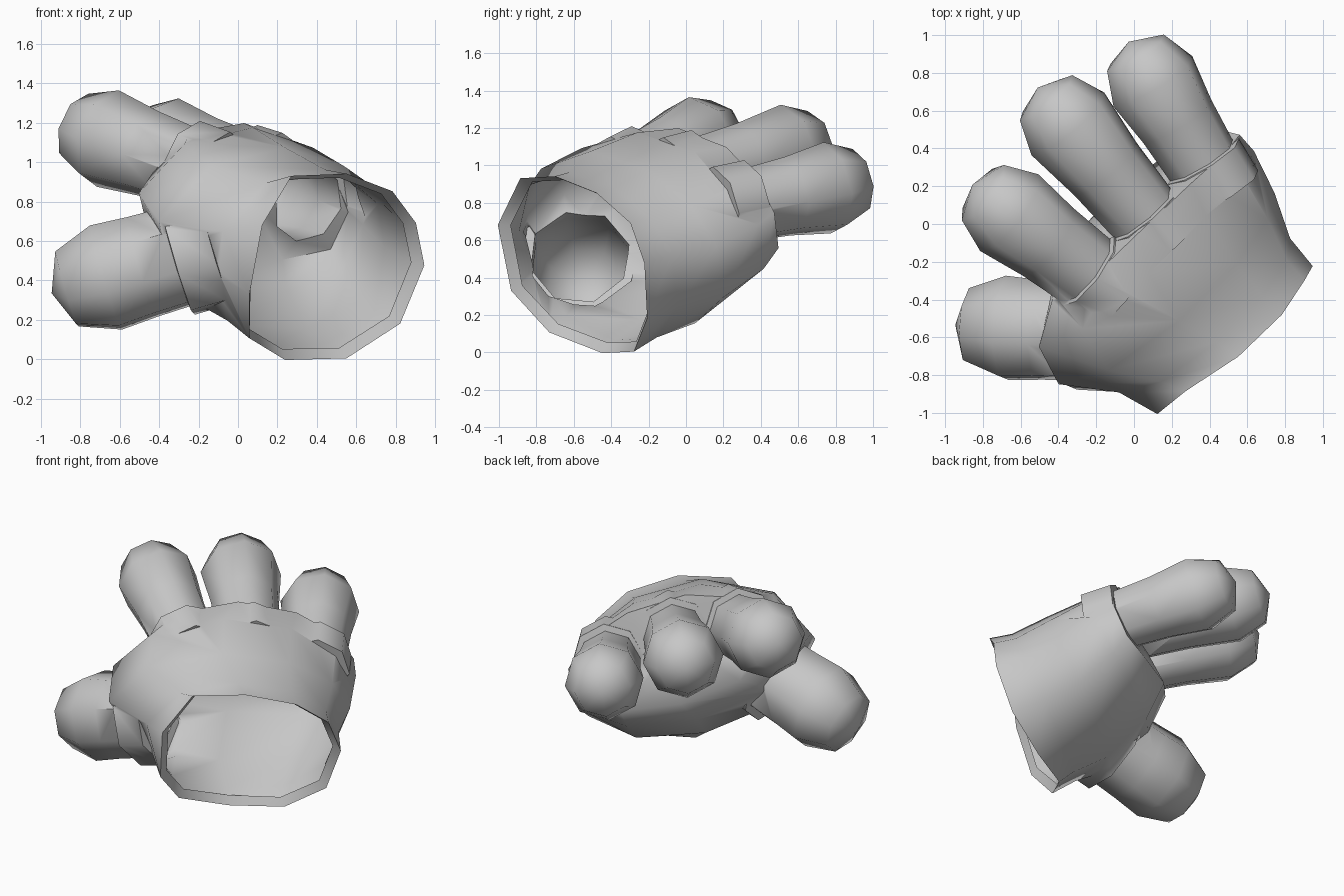
import bpy, bmesh, math
from mathutils import Vector

if "Cube" in bpy.data.objects:
    bpy.data.objects.remove(bpy.data.objects["Cube"])

# Hand frame: F towards the fingers, U across to the little-finger side, V out of the back of the hand
C = Vector((0.49, -0.60, 0.48))
F = Vector((-0.59, 0.715, 0.367)).normalized()
U = Vector((0.67, 0.71, -0.25))
U = (U - F * U.dot(F)).normalized()
V = U.cross(F)

grey = bpy.data.materials.new("glove grey")
grey.diffuse_color = (0.57, 0.57, 0.57, 1)
grey.use_nodes = True
grey.node_tree.nodes["Principled BSDF"].inputs["Base Color"].default_value = grey.diffuse_color


def loft(name, rings, start, end):
    """Closed solid through equal-sized rings, fanned to a point at each end."""
    bm = bmesh.new()
    loops = [[bm.verts.new(p) for p in r] for r in rings]
    n = len(loops[0])
    for a, b in zip(loops, loops[1:]):
        for i in range(n):
            j = (i + 1) % n
            bm.faces.new((a[i], a[j], b[j], b[i]))
    for loop, p in ((loops[0], start), (loops[-1], end)):
        tip = bm.verts.new(p)
        for i in range(n):
            bm.faces.new((loop[i], loop[(i + 1) % n], tip))
    bmesh.ops.recalc_face_normals(bm, faces=bm.faces)
    me = bpy.data.meshes.new(name)
    bm.to_mesh(me)
    bm.free()
    ob = bpy.data.objects.new(name, me)
    bpy.context.collection.objects.link(ob)
    me.materials.append(grey)
    return ob


def place(u, v, f):
    return C + U * u + V * v + F * f


# Palm: the wrist outline (u, v, f), reshaped at each section along the hand
rim = [(-.58, .06, 0), (-.485, -.29, -.04), (-.288, -.51, .025), (.06, -.557, .08),
       (.385, -.43, .02), (.573, -.16, -.026), (.57, .16, 0), (.435, .34, .05),
       (.187, .45, .05), (-.146, .45, .06), (-.46, .336, .09)]
# f, bow, centre u, centre v, half width, height up, height down
sections = [(.19, 0, -.02, -.03, .61, .45, .50),
            (.43, 0, -.07, -.06, .76, .49, .46),
            (.75, .10, -.03, .0, .77, .42, .40),
            (.94, .22, .06, .04, .67, .35, .30)]
# narrow lip turned in at the wrist, then the wrist edge
rings = [[place(u * .92, v * .92 - .004, f + .05) for u, v, f in rim],
         [place(*p) for p in rim]]
for f, bow, cu, cv, w, up, down in sections:
    ring = []
    for pu, pv, _ in rim:
        u = cu + w * pu / .58
        v = cv + (up * pv / .45 if pv > 0 else down * pv / .557)
        if u < 0 and pv > 0:            # shoulder falls away to the thumb
            v -= .25 * u * u
        ring.append(place(u, v, f - bow * u * u))
    rings.append(ring)
wrist = place(0, -.05, .07)
glove = loft("glove", rings, wrist, place(.05, .04, .92))


# Fingers and thumb: eight-sided, from a knuckle collar, widening to a rounded tip
def finger(name, base, tip, r0, r1, inset, collar, lift):
    a, b = Vector(base), Vector(tip)
    d = (b - a).normalized()
    side = d.cross(V).normalized()
    up = side.cross(d)
    mid = a.lerp(b, .5)
    raised = a + up * lift
    steps = [(raised - d * inset, collar), (raised, collar), (a + d * .005, r0),
             (mid, r0 * .7 + r1 * .3), (b, r1), (b + d * r1 * .72, r1 * .72)]
    rs = [[p + (side * math.cos(t) + up * math.sin(t)) * r
           for t in [math.tau * (i + .25) / 8 for i in range(8)]] for p, r in steps]
    return loft(name, rs, raised - d * inset, b + d * r1)


fingers = [
    finger("little_finger", (.36, .33, .79), (.10, .755, .88), .20, .25, .2, .225, .02),
    finger("middle_finger", (.05, .05, .95), (-.35, .53, 1.075), .20, .255, .2, .225, .02),
    finger("index_finger", (-.25, -.25, .97), (-.66, .06, 1.12), .21, .255, .2, .23, .02),
    finger("thumb", (-.31, -.57, .52), (-.67, -.55, .415), .27, .288, .2, .32, .0),
]

# Join everything into one hollow skin
for ob in fingers:
    m = glove.modifiers.new(ob.name, 'BOOLEAN')
    m.operation = 'UNION'
    m.solver = 'EXACT'
    m.object = ob
dg = bpy.context.evaluated_depsgraph_get()
skin = bpy.data.meshes.new_from_object(glove.evaluated_get(dg))
glove.modifiers.clear()
glove.data = skin
for ob in fingers:
    bpy.data.objects.remove(ob)

# Open the wrist
bm = bmesh.new()
bm.from_mesh(skin)
cap = [f for f in bm.faces if any((v.co - wrist).length < .01 for v in f.verts)]
bmesh.ops.delete(bm, geom=cap, context='FACES')
bm.to_mesh(skin)
bm.free()
skin.materials.clear()
skin.materials.append(grey)
for p in skin.polygons:
    p.material_index = 0

bpy.ops.object.select_all(action='DESELECT')
glove.select_set(True)
bpy.context.view_layer.objects.active = glove
bpy.ops.object.shade_smooth_by_angle(angle=math.radians(62))
